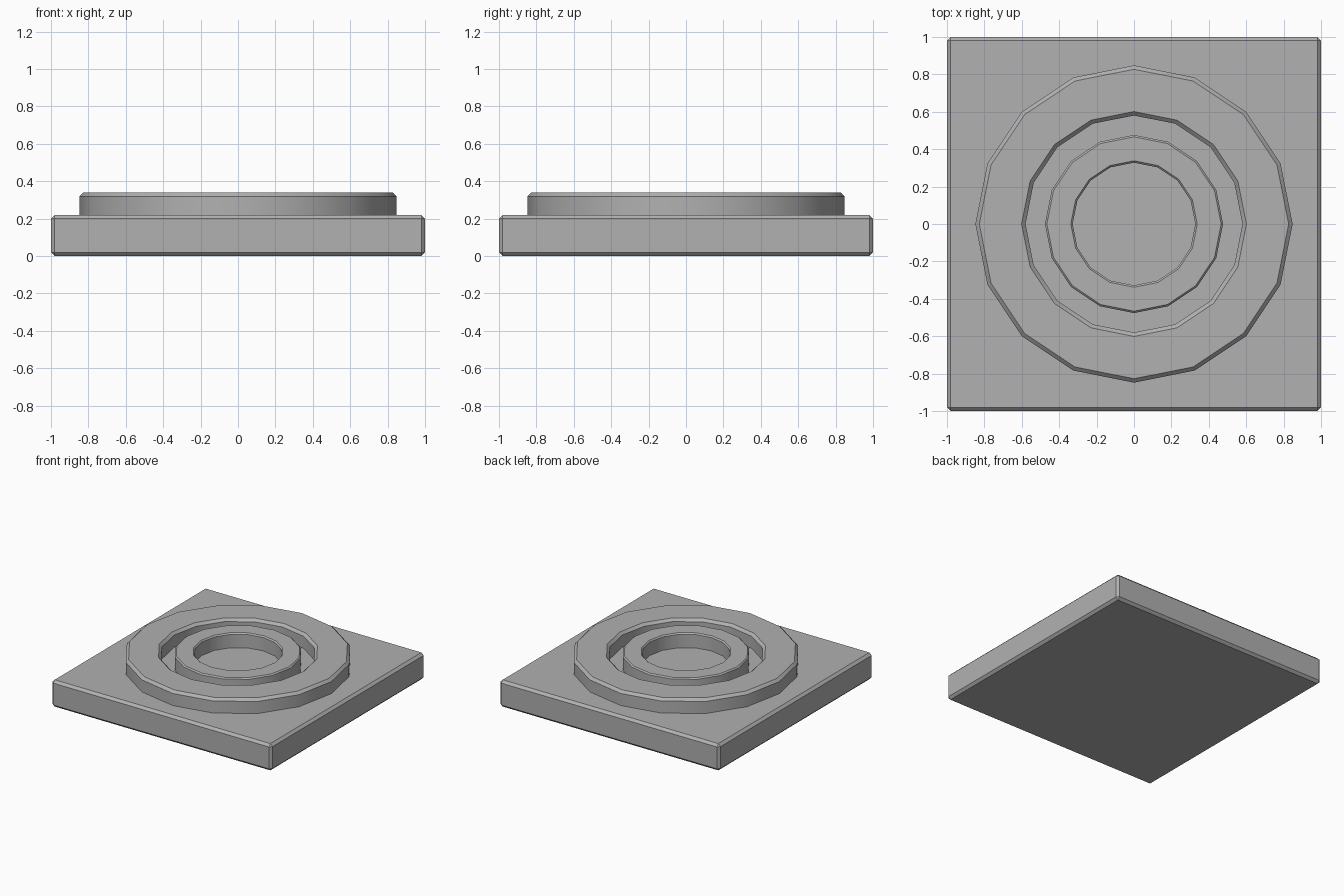
import bpy, bmesh, math

if "Cube" in bpy.data.objects:
    bpy.data.objects.remove(bpy.data.objects["Cube"])

SLAB_TOP = 0.22
TOP = 0.34
SIDES = 16

# Mid-grey stone
stone = bpy.data.materials.new("grey_stone")
stone.diffuse_color = (0.44, 0.44, 0.44, 1)
stone.use_nodes = True
stone.node_tree.nodes["Principled BSDF"].inputs["Base Color"].default_value = stone.diffuse_color


def finish(name, bm):
    bmesh.ops.recalc_face_normals(bm, faces=bm.faces)
    mesh = bpy.data.meshes.new(name)
    bm.to_mesh(mesh)
    bm.free()
    mesh.materials.append(stone)
    obj = bpy.data.objects.new(name, mesh)
    bpy.context.collection.objects.link(obj)
    return obj


def ring(name, outer, inner, c):
    """Sixteen-sided ring with both top rims chamfered by c."""
    low = SLAB_TOP - 0.01  # slightly sunk into the slab
    profile = [(outer, low), (outer, TOP - c), (outer - c, TOP),
               (inner + c, TOP), (inner, TOP - c), (inner, low)]
    bm = bmesh.new()
    loops = []
    for i in range(SIDES):
        a = 2 * math.pi * i / SIDES
        loops.append([bm.verts.new((r * math.cos(a), r * math.sin(a), z)) for r, z in profile])
    n = len(profile)
    for i in range(SIDES):
        p, q = loops[i], loops[(i + 1) % SIDES]
        for j in range(n):
            k = (j + 1) % n
            bm.faces.new((p[j], q[j], q[k], p[k]))
    obj = finish(name, bm)
    # smooth round walls, crisp rims
    bpy.ops.object.select_all(action='DESELECT')
    obj.select_set(True)
    bpy.context.view_layer.objects.active = obj
    bpy.ops.object.shade_smooth_by_angle(angle=math.radians(30))
    return obj


# Square slab with chamfered edges
bm = bmesh.new()
bmesh.ops.create_cube(bm, size=1)
bmesh.ops.scale(bm, vec=(2, 2, SLAB_TOP), verts=bm.verts)
bmesh.ops.translate(bm, vec=(0, 0, SLAB_TOP / 2), verts=bm.verts)
bmesh.ops.bevel(bm, geom=bm.edges[:], offset=0.02, offset_type='OFFSET',
                segments=1, profile=0.5, affect='EDGES')
finish("base_slab", bm)

# Two raised concentric rings
ring("outer_ring", 0.848, 0.58, 0.021)
ring("inner_ring", 0.476, 0.328, 0.01)
